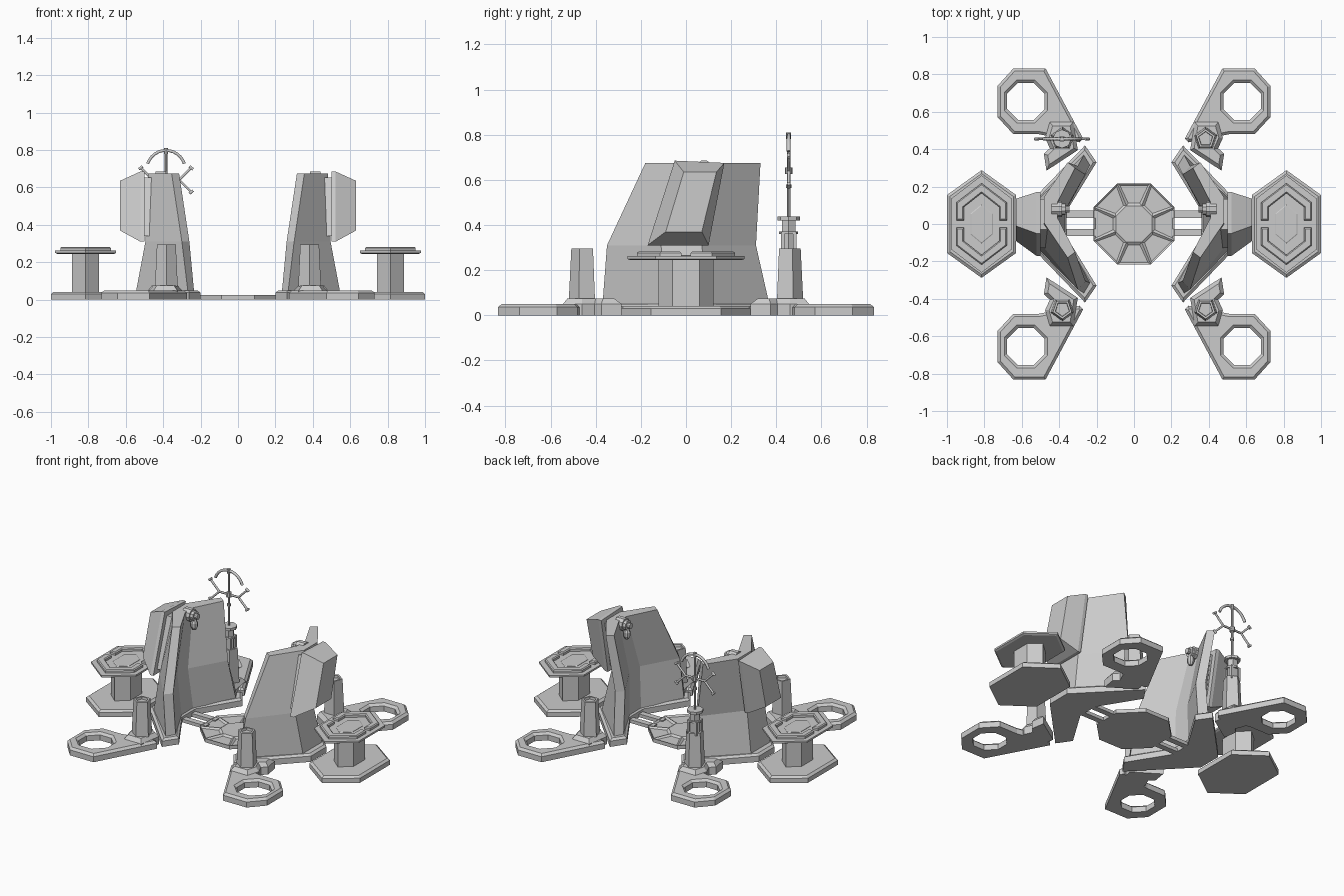
import bpy, bmesh
from math import pi, sin, cos
from mathutils import Vector

if "Cube" in bpy.data.objects:
    bpy.data.objects.remove(bpy.data.objects["Cube"])

def finish(name, bm):
    bmesh.ops.recalc_face_normals(bm, faces=bm.faces)
    me = bpy.data.meshes.new(name)
    bm.to_mesh(me)
    bm.free()
    ob = bpy.data.objects.new(name, me)
    bpy.context.collection.objects.link(ob)
    return ob

def loft(name, rings, closed=False):
    """Skin equal-length loops of 3D points; cap the ends unless closed."""
    bm = bmesh.new()
    vs = [[bm.verts.new(p) for p in r] for r in rings]
    n = len(vs[0])
    pairs = list(zip(vs, vs[1:])) + ([(vs[-1], vs[0])] if closed else [])
    for a, b in pairs:
        for i in range(n):
            j = (i + 1) % n
            bm.faces.new((a[i], a[j], b[j], b[i]))
    if not closed:
        bm.faces.new(vs[0])
        bm.faces.new(vs[-1])
    return finish(name, bm)

def at(pts, z):
    return [(x, y, z) for x, y in pts]

def inset(pts, d):
    """Mitred inward offset of a 2D polygon."""
    n = len(pts)
    P = [Vector(p) for p in pts]
    area = sum(P[i].x * P[(i + 1) % n].y - P[(i + 1) % n].x * P[i].y for i in range(n))
    s = 1 if area > 0 else -1
    out = []
    for i in range(n):
        a = (P[i] - P[i - 1]).normalized()
        b = (P[(i + 1) % n] - P[i]).normalized()
        na, nb = Vector((-a.y, a.x)) * s, Vector((-b.y, b.x)) * s
        out.append(tuple(P[i] + (na + nb) * (d / (1 + na.dot(nb)))))
    return out

def slab(name, pts, z0, z1, cham=0.012, d=0.015):
    return loft(name, [at(pts, z0), at(pts, z1 - cham), at(inset(pts, d), z1)])

def ngon(n, r, cx=0, cy=0, ph=0):
    return [(cx + r * cos(ph + 2 * pi * i / n), cy + r * sin(ph + 2 * pi * i / n)) for i in range(n)]

def flip(pts, sx, sy=1):
    return [(x * sx, y * sy) for x, y in pts]

def box(name, x0, x1, y0, y1, z0, z1):
    q = [(x0, y0), (x1, y0), (x1, y1), (x0, y1)]
    return loft(name, [at(q, z0), at(q, z1)])

def tube(name, pts, r):
    cu = bpy.data.curves.new(name, 'CURVE')
    cu.dimensions = '3D'
    cu.bevel_depth = r
    cu.bevel_resolution = 1
    cu.use_fill_caps = True
    sp = cu.splines.new('POLY')
    sp.points.add(len(pts) - 1)
    for p, q in zip(sp.points, pts):
        p.co = (*q, 1)
    ob = bpy.data.objects.new(name, cu)
    bpy.context.collection.objects.link(ob)

def chevron(ei, eo, mi, mo, fi, fo, yc=0):
    """Bent wall section: inner/outer end points, inner/outer middle x, half flats."""
    half = [(mi, fi), ei, eo, (mo, fo)]
    return [(x, y + yc) for x, y in half + [(x, -y) for x, y in half[::-1]]]

# Central disc with eight recessed panels
bm = bmesh.new()
loops = [[bm.verts.new((x, y, z)) for x, y in ngon(8, r, ph=pi / 8)]
         for r, z in ((0.234, 0), (0.234, 0.025), (0.105, 0.025))]
tops = []
for k in (0, 1):
    for i in range(8):
        j = (i + 1) % 8
        f = bm.faces.new((loops[k][i], loops[k][j], loops[k + 1][j], loops[k + 1][i]))
        if k:
            tops.append(f)
bm.faces.new(loops[0][::-1])
bm.faces.new(loops[2])
bmesh.ops.recalc_face_normals(bm, faces=bm.faces)
bmesh.ops.inset_individual(bm, faces=tops, thickness=0.017, depth=-0.01)
finish("center_disc", bm)

for s in (-1, 1):
    side = "right" if s > 0 else "left"
    # Link bars between disc and walls
    for y in (0.052, -0.045):
        box(f"{side}_link_bar", s * 0.19, s * 0.40, y - 0.019, y + 0.019, 0, 0.022)

    # Bent wall and its plinth
    plinth = chevron((0.2, 0.33), (0.262, 0.42), 0.36, 0.59, 0.07, 0.08)
    slab(f"{side}_plinth", flip(plinth, s), 0, 0.05)
    secs = [(chevron((0.235, 0.315), (0.268, 0.37), 0.37, 0.545, 0.06, 0.1), 0.045),
            (chevron((0.26, 0.285), (0.30, 0.33), 0.39, 0.495, 0.055, 0.09, -0.02), 0.31),
            (chevron((0.315, 0.225), (0.355, 0.255), 0.41, 0.48, 0.04, 0.07, 0.075), 0.675)]
    loft(f"{side}_wall", [at(flip(p, s), z) for p, z in secs])

    # Slanted outer shield and its backing plate (loops given as y, z)
    rim = [(-0.17, 0.31), (0.10, 0.31), (0.17, 0.675), (-0.05, 0.685)]
    front = [(-0.09, 0.37), (0.07, 0.37), (0.135, 0.635), (-0.01, 0.635)]
    def yz(loop, x):
        return [(s * x, y, z) for y, z in loop]
    loft(f"{side}_shield", [yz(rim, 0.5), yz(rim, 0.522), yz(front, 0.632)])
    loft(f"{side}_shield_backing", [yz(inset(rim, 0.03), 0.42), yz(inset(rim, 0.03), 0.505)])

    # Lamp on the inner face near the top
    for n, r, x0, x1 in (("lamp_body", 0.042, 0.385, 0.44), ("lamp_rim", 0.032, 0.365, 0.385),
                         ("lamp_lens", 0.018, 0.345, 0.365)):
        c = ngon(10, r, 0.08, 0.645)
        loft(f"{side}_{n}", [yz(c, x0), yz(c, x1)])
    loft(f"{side}_lamp_nozzle", [at(ngon(8, r, s * 0.375, 0.08), z)
                                 for r, z in ((0.012, 0.555), (0.022, 0.575), (0.022, 0.6), (0.012, 0.62))])

    # Outer hexagonal table
    cx = s * 0.815
    def hexa(w, h, t):
        return [(cx + w, -t), (cx + w, t), (cx, h), (cx - w, t), (cx - w, -t), (cx, -h)]
    slab(f"{side}_table_base", hexa(0.185, 0.288, 0.155), 0, 0.042)
    post = hexa(0.072, 0.122, 0.06)
    loft(f"{side}_table_post", [at(post, 0.035), at(post, 0.25)])
    top = hexa(0.163, 0.26, 0.135)
    loft(f"{side}_table_top", [at(inset(top, 0.012), 0.244), at(top, 0.25), at(top, 0.262)])
    # Two raised brackets with gaps between them, and a centre inlay
    o, i = hexa(0.135, 0.218, 0.115), hexa(0.095, 0.165, 0.09)
    for t in (1, -1):
        c = [(cx + 0.135, 0.02), o[1], o[2], o[3], (cx - 0.135, 0.02),
             (cx - 0.095, 0.02), i[3], i[2], i[1], (cx + 0.095, 0.02)]
        slab(f"{side}_table_bracket", flip(c, 1, t), 0.258, 0.282, 0.006, 0.006)
    slab(f"{side}_table_inlay", hexa(0.06, 0.105, 0.055), 0.26, 0.267, 0.003, 0.005)

    for t in (-1, 1):
        name = f"{'back' if t > 0 else 'front'}_{side}"
        # Octagonal ring pad drawn out into an arm
        pad = [(0.73, 0.738), (0.645, 0.832), (0.473, 0.832), (0.272, 0.457),
               (0.29, 0.437), (0.51, 0.48), (0.645, 0.48), (0.73, 0.572)]
        def hole(r):
            return ngon(8, r, 0.578, 0.655, pi / 8)
        loft(f"{name}_ring_pad", [at(flip(p, s, t), z) for p, z in (
            (pad, 0), (pad, 0.036), (inset(pad, 0.015), 0.05),
            (hole(0.125), 0.05), (hole(0.108), 0.036), (hole(0.108), 0))], closed=True)

        # Tower foot and pentagonal tower with a sunken top
        foot = [(0.325, 0.545), (0.45, 0.545), (0.475, 0.46), (0.45, 0.405),
                (0.482, 0.375), (0.468, 0.285), (0.30, 0.395)]
        slab(f"{name}_tower_foot", flip(foot, s, t), 0, 0.075, 0.025, 0.02)
        loft(f"{name}_tower", [at(flip(ngon(5, r, 0.383, 0.455, pi / 2), s, t), z) for r, z in (
            (0.064, 0.07), (0.053, 0.295), (0.040, 0.295), (0.038, 0.28))])

# Antenna on the back left tower
ax, ay = -0.385, 0.455
for n, k, r, z0, z1 in (("column", 6, 0.034, 0.275, 0.42), ("collar", 8, 0.042, 0.36, 0.372),
                        ("cap", 8, 0.05, 0.42, 0.437), ("pole", 8, 0.007, 0.43, 0.80),
                        ("lower_joint", 8, 0.012, 0.565, 0.58), ("hub", 8, 0.017, 0.625, 0.655),
                        ("tip", 8, 0.011, 0.78, 0.81)):
    c = ngon(k, r, ax, ay)
    loft(f"antenna_{n}", [at(c, z0), at(c, z1)])
for i in range(4):
    x, y = ngon(4, 0.038, ax, ay, pi / 4)[i]
    box("antenna_column_rib", x - 0.008, x + 0.008, y - 0.008, y + 0.008, 0.28, 0.37)
tube("antenna_arc", [(ax + 0.103 * cos(a), ay, 0.695 + 0.103 * sin(a))
                     for a in [pi * (0.1 + 0.8 * k / 12) for k in range(13)]], 0.009)
for s in (-1, 1):
    tube("antenna_arm", [(ax, ay, 0.64), (ax + s * 0.07, ay, 0.64)], 0.007)
    for t in (-1, 1):
        e = (ax + s * 0.135, ay, 0.64 + t * 0.065)
        tube("antenna_fork", [(ax + s * 0.07, ay, 0.64), e], 0.007)
        tube("antenna_fork_end", [(e[0] - s * 0.01, ay, e[2] + t * 0.008),
                                  (e[0] + s * 0.01, ay, e[2] - t * 0.008)], 0.008)
